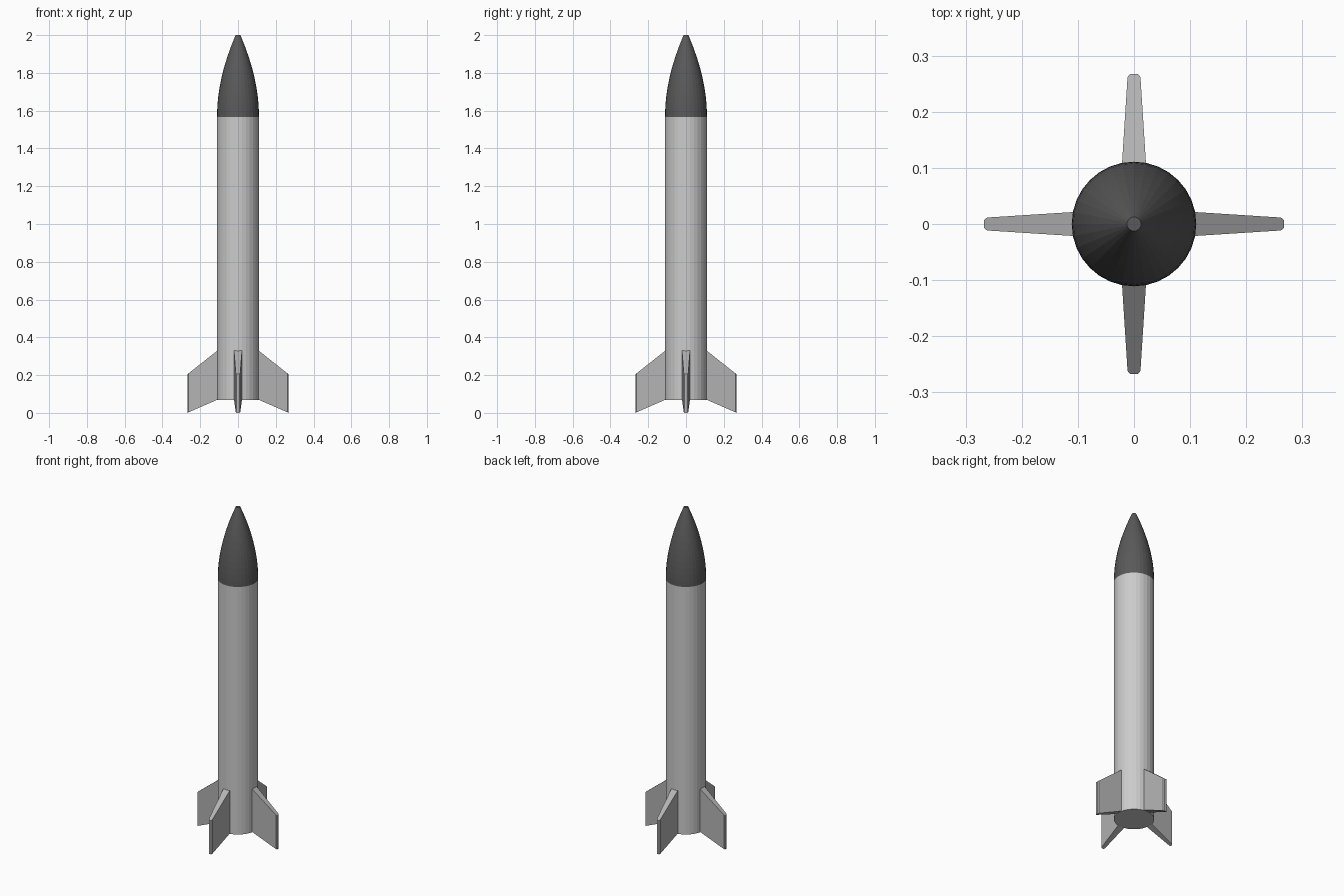
import bpy, bmesh
from math import sqrt, pi, cos, sin

if "Cube" in bpy.data.objects:
    bpy.data.objects.remove(bpy.data.objects["Cube"])

SIDES = 32
R, Z0, Z1, TOP = 0.111, 0.068, 1.566, 2.0


def paint(obj, name, grey):
    mat = bpy.data.materials.get(name) or bpy.data.materials.new(name)
    mat.diffuse_color = (grey, grey, grey, 1)
    mat.use_nodes = True
    mat.node_tree.nodes["Principled BSDF"].inputs["Base Color"].default_value = mat.diffuse_color
    obj.data.materials.append(mat)


def add_object(name, bm):
    bmesh.ops.recalc_face_normals(bm, faces=bm.faces)
    mesh = bpy.data.meshes.new(name)
    bm.to_mesh(mesh)
    bm.free()
    obj = bpy.data.objects.new(name, mesh)
    bpy.context.collection.objects.link(obj)
    return obj


def lathe(name, profile, cap_bottom=True):
    bm = bmesh.new()
    rings = [[bm.verts.new((r * cos(2 * pi * i / SIDES), r * sin(2 * pi * i / SIDES), z))
              for i in range(SIDES)] for r, z in profile]
    for a, b in zip(rings, rings[1:]):
        for i in range(SIDES):
            j = (i + 1) % SIDES
            bm.faces.new((a[i], a[j], b[j], b[i]))
    bm.faces.new(rings[-1])
    if cap_bottom:
        bm.faces.new(rings[0])
    return add_object(name, bm)


# body tube
body = lathe("body_tube", [(R, Z0), (R, Z1)])

# ogive nose cone with a small blunt tip
length = TOP - Z1
rho = (R * R + length * length) / (2 * R)
steps = 12
profile = []
for k in range(steps + 1):
    h = length * k / steps
    ogive = sqrt(rho * rho - h * h) - (rho - R)
    profile.append((ogive + 0.0125 * (k / steps) ** 4, Z1 + h))
nose = lathe("nose_cone", profile)
paint(nose, "dark_grey", 0.1)

# four swept, tapered fins: stations of (radius, half thickness, bottom z, top z)
stations = [(0.09, 0.0225, 0.078, 0.345), (0.262, 0.0115, 0.003, 0.209),
            (0.267, 0.007, 0.0, 0.205)]
for n in range(4):
    bm = bmesh.new()
    loops = [[bm.verts.new(p) for p in ((x, -t, lo), (x, t, lo), (x, t, hi), (x, -t, hi))]
             for x, t, lo, hi in stations]
    for a, b in zip(loops, loops[1:]):
        for i in range(4):
            j = (i + 1) % 4
            bm.faces.new((a[i], a[j], b[j], b[i]))
    bm.faces.new(loops[0])
    bm.faces.new(loops[-1])
    fin = add_object(f"fin_{n + 1}", bm)
    fin.rotation_euler.z = n * pi / 2
    paint(fin, "mid_grey", 0.45)
